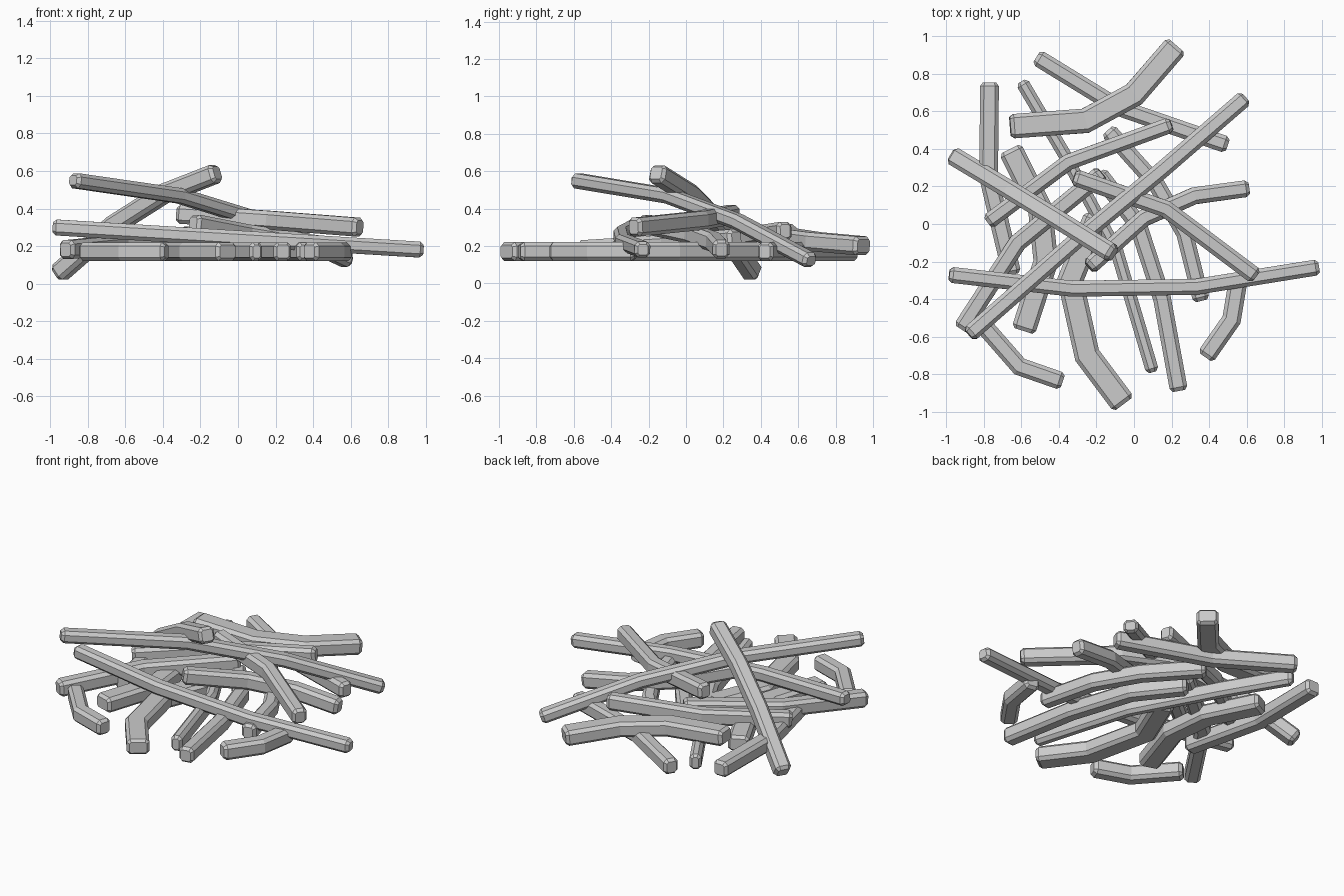
import bpy
import bmesh
from mathutils import Vector

cube = bpy.data.objects.get("Cube")
if cube:
    bpy.data.objects.remove(cube)

# Single pale grey wood colour
wood = bpy.data.materials.new("pale_grey")
wood.use_nodes = True
grey = (0.6, 0.6, 0.6, 1)
wood.diffuse_color = grey
wood.node_tree.nodes["Principled BSDF"].inputs["Base Color"].default_value = grey

HEIGHT = 0.1
CHAMFER = 0.02


def section(width, height, cut):
    """Rectangle with cut corners, as (side, up) pairs."""
    w, h = width / 2, height / 2
    quarter = [(w, h - cut), (w - cut, h)]
    half = quarter + [(-x, y) for x, y in reversed(quarter)]
    return half + [(-x, -y) for x, y in half]


def stick(name, width, z_start, z_end, *plan, bow=0.0, height=HEIGHT):
    """Sweep a chamfered bar along plan points, with height running start to end."""
    flat = [Vector((x, y, 0)) for x, y in plan]
    run = [0.0]
    for a, b in zip(flat, flat[1:]):
        run.append(run[-1] + (b - a).length)
    path = []
    for p, r in zip(flat, run):
        t = r / run[-1]
        z = z_start + (z_end - z_start) * t + bow * 4 * t * (1 - t)
        path.append(Vector((p.x, p.y, z)))
    steps = [(b - a).normalized() for a, b in zip(path, path[1:])]

    # Rings: small end face, full section, bends, full section, small end face
    full = section(width, height, CHAMFER)
    small = section(width - CHAMFER * 1.5, height - CHAMFER * 1.5, CHAMFER / 2)
    first, last = steps[0], steps[-1]
    stations = [(path[0], first, small, 1), (path[0] + first * CHAMFER, first, full, 1)]
    for p, before, after in zip(path[1:-1], steps, steps[1:]):
        mean = (before + after).normalized()
        stations.append((p, mean, full, 1 / mean.dot(after)))
    stations += [(path[-1] - last * CHAMFER, last, full, 1), (path[-1], last, small, 1)]

    bm = bmesh.new()
    rings = []
    for centre, along, shape, mitre in stations:
        side = along.cross(Vector((0, 0, 1))).normalized()
        up = side.cross(along)
        rings.append([bm.verts.new(centre + side * x * mitre + up * y) for x, y in shape])
    count = len(full)
    for a, b in zip(rings, rings[1:]):
        for i in range(count):
            j = (i + 1) % count
            bm.faces.new((a[i], a[j], b[j], b[i]))
    bm.faces.new(rings[0])
    bm.faces.new(rings[-1])
    bmesh.ops.recalc_face_normals(bm, faces=bm.faces)
    mesh = bpy.data.meshes.new(name)
    bm.to_mesh(mesh)
    bm.free()
    mesh.materials.append(wood)
    obj = bpy.data.objects.new(name, mesh)
    bpy.context.collection.objects.link(obj)
    return obj


# Upper crossing sticks
stick("leaning_stick", 0.1, 0.05, 0.59,
      (-0.96, 0.36), (-0.66, 0.18), (-0.4, 0.02), (-0.11, -0.16), bow=0.08)
stick("long_diagonal_stick", 0.09, 0.55, 0.12,
      (-0.88, -0.59), (-0.31, -0.09), (0.14, 0.28), (0.59, 0.67), bow=0.09, height=0.08)
stick("long_front_stick", 0.085, 0.3, 0.18,
      (-0.985, -0.27), (-0.33, -0.345), (0.33, -0.335), (0.985, -0.23), height=0.085)
stick("right_slanting_stick", 0.09, 0.37, 0.3,
      (-0.32, 0.25), (0.17, 0.08), (0.65, -0.28))

# Middle layer
stick("left_rising_stick", 0.095, 0.18, 0.24,
      (-0.92, -0.56), (-0.62, -0.1), (-0.17, 0.27))
stick("curved_back_stick", 0.085, 0.22, 0.28,
      (-0.78, 0.01), (-0.35, 0.33), (0.2, 0.53))
stick("curved_right_stick", 0.09, 0.32, 0.18,
      (-0.24, -0.23), (0.05, 0.03), (0.32, 0.15), (0.61, 0.19))
stick("wide_back_stick", 0.13, 0.27, 0.2,
      (-0.66, 0.52), (-0.26, 0.55), (0.0, 0.69), (0.225, 0.95))

# Bottom layer
stick("far_back_stick", 0.09, 0.17, 0.17,
      (-0.52, 0.89), (-0.08, 0.62), (0.5, 0.42))
stick("left_upright_stick", 0.1, 0.17, 0.17,
      (-0.77, 0.755), (-0.775, 0.25), (-0.65, -0.27))
stick("thin_long_stick", 0.07, 0.17, 0.17,
      (-0.6, 0.76), (-0.37, 0.37), (-0.09, -0.15), (0.1, -0.79))
stick("front_stick", 0.095, 0.17, 0.17,
      (-0.19, 0.27), (0.02, 0.0), (0.15, -0.4), (0.24, -0.89))
stick("inner_right_stick", 0.09, 0.17, 0.17,
      (-0.14, 0.5), (0.12, 0.21), (0.27, -0.05), (0.36, -0.41))
stick("wide_left_stick", 0.13, 0.17, 0.17,
      (-0.66, 0.4), (-0.5, 0.08), (-0.47, -0.2), (-0.59, -0.57))
stick("wide_front_stick", 0.135, 0.17, 0.17,
      (-0.2, 0.04), (-0.34, -0.3), (-0.25, -0.7), (-0.055, -0.96))
stick("short_left_stick", 0.095, 0.17, 0.17,
      (-0.38, -0.84), (-0.61, -0.76), (-0.82, -0.52))
stick("short_right_stick", 0.1, 0.17, 0.17,
      (0.38, -0.71), (0.52, -0.51), (0.56, -0.27))
